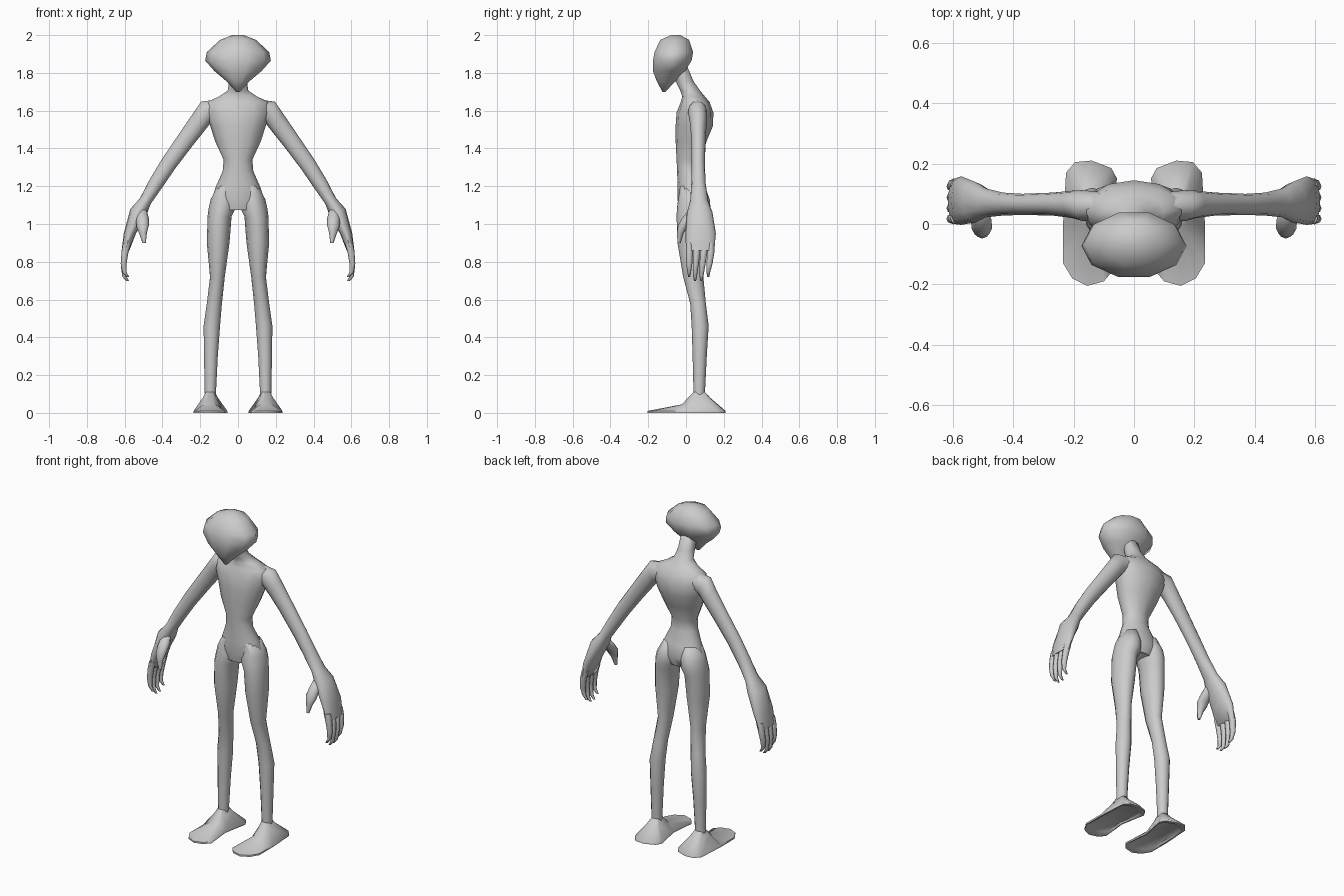
import bpy, bmesh, math
from mathutils import Vector

default_cube = bpy.data.objects.get("Cube")
if default_cube:
    bpy.data.objects.remove(default_cube, do_unlink=True)

# One plain skin colour for the whole figure
skin = bpy.data.materials.new("grey_skin")
skin.use_nodes = True
GREY = (0.6, 0.6, 0.6, 1)
skin.diffuse_color = GREY
for node in skin.node_tree.nodes:
    if node.type == 'BSDF_PRINCIPLED':
        node.inputs["Base Color"].default_value = GREY
        node.inputs["Roughness"].default_value = 0.7


def build(name, rings, mirror=False, sharp_angle=70):
    """Skin a stack of matching rings, cap both ends and shade smooth."""
    bm = bmesh.new()
    loops = [[bm.verts.new(p) for p in ring] for ring in rings]
    count = len(loops[0])
    for low, high in zip(loops, loops[1:]):
        for i in range(count):
            j = (i + 1) % count
            bm.faces.new((low[i], low[j], high[j], high[i]))
    bm.faces.new(loops[0])
    bm.faces.new(loops[-1])
    bmesh.ops.recalc_face_normals(bm, faces=bm.faces[:])
    mesh = bpy.data.meshes.new(name)
    bm.to_mesh(mesh)
    bm.free()
    mesh.materials.append(skin)
    obj = bpy.data.objects.new(name, mesh)
    bpy.context.collection.objects.link(obj)
    bpy.ops.object.select_all(action='DESELECT')
    obj.select_set(True)
    bpy.context.view_layer.objects.active = obj
    bpy.ops.object.shade_smooth_by_angle(angle=math.radians(sharp_angle))
    if mirror:
        modifier = obj.modifiers.new("left_and_right", 'MIRROR')
        modifier.use_axis[0] = True
        modifier.use_mirror_merge = False
    return obj


def oval(inner_x, inner_z, outer_x, outer_z, front, back, sides=12):
    """Oval ring spanning an inner and an outer point, and a depth range."""
    inner = Vector((inner_x, (front + back) / 2, inner_z))
    outer = Vector((outer_x, (front + back) / 2, outer_z))
    centre, reach = (inner + outer) / 2, (outer - inner) / 2
    depth = Vector((0, (back - front) / 2, 0))
    angles = [math.tau * i / sides for i in range(sides)]
    return [centre + reach * math.cos(a) + depth * math.sin(a) for a in angles]


def flat_oval(z, inner_x, outer_x, front, back, sides=12):
    return oval(inner_x, z, outer_x, z, front, back, sides)


# Head: height, half width, front, back
head = [
    (2.0, .03, -.08, -.03),
    (1.975, .095, -.14, .02),
    (1.91, .165, -.172, .043),
    (1.865, .174, -.18, .035),
    (1.81, .125, -.18, .0),
    (1.755, .06, -.157, -.055),
    (1.7, .01, -.125, -.108),
]
build("head", [flat_oval(z, -w, w, f, b, 10) for z, w, f, b in head])

# Neck, chest, waist and hips: height, half width, front, back
torso = [
    (1.85, .045, -.075, .0),
    (1.755, .047, -.055, .04),
    (1.705, .055, -.03, .075),
    (1.675, .1, -.02, .1),
    (1.645, .165, -.028, .125),
    (1.59, .17, -.05, .145),
    (1.52, .147, -.055, .143),
    (1.44, .122, -.055, .11),
    (1.34, .076, -.05, .075),
    (1.28, .081, -.047, .075),
    (1.2, .116, -.045, .105),
    (1.13, .14, -.045, .118),
    (1.075, .1, -.035, .1),
]
build("torso", [flat_oval(z, -w, w, f, b) for z, w, f, b in torso])

# Legs: height, inner x, outer x, front, back
leg = [
    (1.2, .03, .108, -.03, .1),
    (1.13, .012, .145, -.042, .126),
    (1.08, .015, .156, -.048, .13),
    (1.04, .034, .161, -.05, .12),
    (.9, .045, .165, -.045, .11),
    (.72, .07, .148, -.015, .092),
    (.58, .085, .165, .022, .105),
    (.46, .095, .182, .03, .12),
    (.3, .107, .18, .035, .11),
    (.1, .117, .176, .04, .1),
    (.06, .117, .176, .04, .1),
]
build("legs", [flat_oval(*section) for section in leg], mirror=True)

# Feet: a sole outline drawn up to the ankle, with a low toe and hollow sole
outline = [Vector((x, y, 0)) for x, y in (
    (.205, -.18), (.155, -.205), (.1, -.19), (.07, -.155),
    (.085, 0), (.056, .15), (.075, .185), (.14, .21),
    (.195, .205), (.225, .17), (.235, 0), (.235, -.13))]
ankle_centre = Vector((.146, .07, .11))
sole_centre = Vector((.146, 0, 0))
ankle, instep = [], []
for p in outline:
    away = p - ankle_centre
    away.z = 0
    rim = ankle_centre + away.normalized() * .031
    bend = p.lerp(rim, .75)
    bend.z = .045 if p.y < -.1 else .08
    ankle.append(rim)
    instep.append(bend)
edge = [p + Vector((0, 0, .01)) for p in outline]
sole_rim = [p.lerp(sole_centre, .1) for p in outline]
sole_hollow = [p.lerp(sole_centre, .18) + Vector((0, 0, .01)) for p in outline]
build("feet", [sole_hollow, sole_rim, outline, edge, instep, ankle],
      mirror=True, sharp_angle=50)

# Arms and palms: inner x, inner z, outer x, outer z, front, back
arm = [
    (.1, 1.56, .1, 1.66, .015, .105),
    (.145, 1.535, .195, 1.648, .01, .112),
    (.18, 1.49, .235, 1.59, .02, .11),
    (.24, 1.415, .3, 1.495, .028, .104),
    (.335, 1.29, .405, 1.34, .03, .1),
    (.4, 1.195, .468, 1.235, .028, .104),
    (.463, 1.105, .52, 1.135, .022, .118),
    (.485, 1.045, .57, 1.08, .005, .14),
    (.54, .95, .605, .95, -.003, .158),
    (.575, .86, .616, .86, .0, .15),
]
build("arms", [oval(*section) for section in arm], mirror=True)

# Fingers: base depth, tip depth, tip height
fingers = {
    "index_fingers": (.018, .017, .72),
    "middle_fingers": (.056, .048, .697),
    "ring_fingers": (.094, .082, .697),
    "little_fingers": (.131, .118, .72),
}
for name, (base, tip, low) in fingers.items():
    middle = (base + tip) / 2
    build(name, [
        flat_oval(.9, .565, .608, base - .018, base + .018, 8),
        flat_oval(.85, .58, .617, base - .019, base + .019, 8),
        flat_oval(.79, .59, .621, middle - .016, middle + .016, 8),
        flat_oval(low + .025, .59, .613, tip - .01, tip + .01, 8),
        flat_oval(low, .576, .592, tip - .005, tip + .005, 8),
    ], mirror=True)

# Thumbs
thumb = [
    (.485, 1.08, .53, 1.08, .02, .07),
    (.472, 1.03, .54, 1.03, -.022, .05),
    (.47, 1.0, .538, .985, -.042, .012),
    (.482, .955, .523, .95, -.048, -.012),
    (.488, .9, .506, .9, -.045, -.028),
]
build("thumbs", [oval(*section, 8) for section in thumb], mirror=True)
